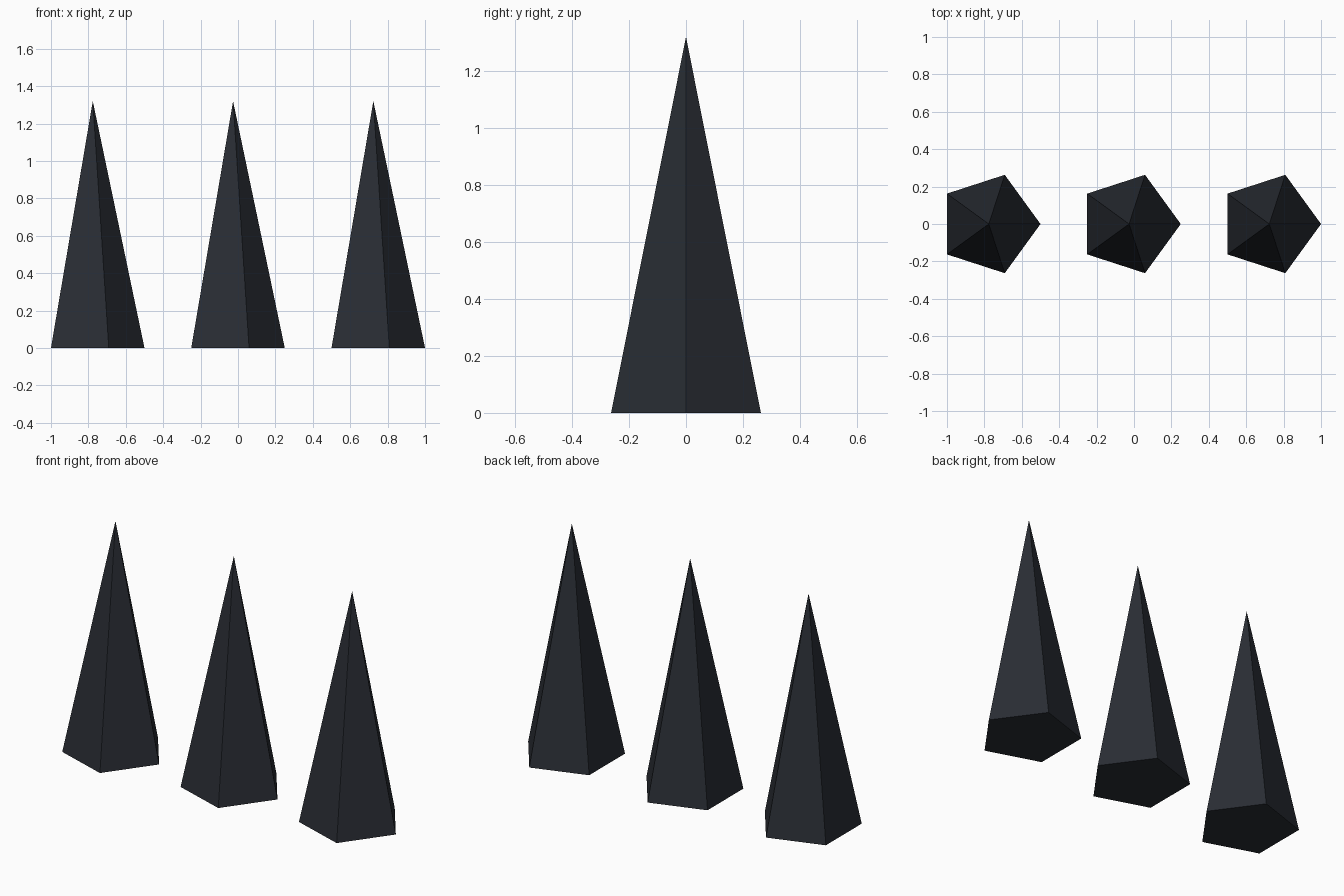
import bpy
import math

if "Cube" in bpy.data.objects:
    bpy.data.objects.remove(bpy.data.objects["Cube"])

RADIUS = 0.5 / (1 + math.cos(math.radians(36)))  # pentagon 0.5 wide along x
HEIGHT = 1.32
SPACING = 0.75

dark = bpy.data.materials.new("dark_slate")
dark.diffuse_color = (0.022, 0.026, 0.034, 1)
dark.use_nodes = True
dark.node_tree.nodes["Principled BSDF"].inputs["Base Color"].default_value = dark.diffuse_color


def spike(name, x):
    # Five-sided pyramid with one base corner pointing to +x
    bpy.ops.mesh.primitive_cone_add(
        vertices=5, radius1=RADIUS, radius2=0, depth=HEIGHT,
        location=(x, 0, HEIGHT / 2), rotation=(0, 0, -math.pi / 2))
    obj = bpy.context.object
    obj.name = name
    obj.data.materials.append(dark)


# Row of three spikes, the right-hand corner of the last one at x = 1
for i, name in enumerate(("left_spike", "middle_spike", "right_spike")):
    spike(name, 1 - RADIUS + (i - 2) * SPACING)
